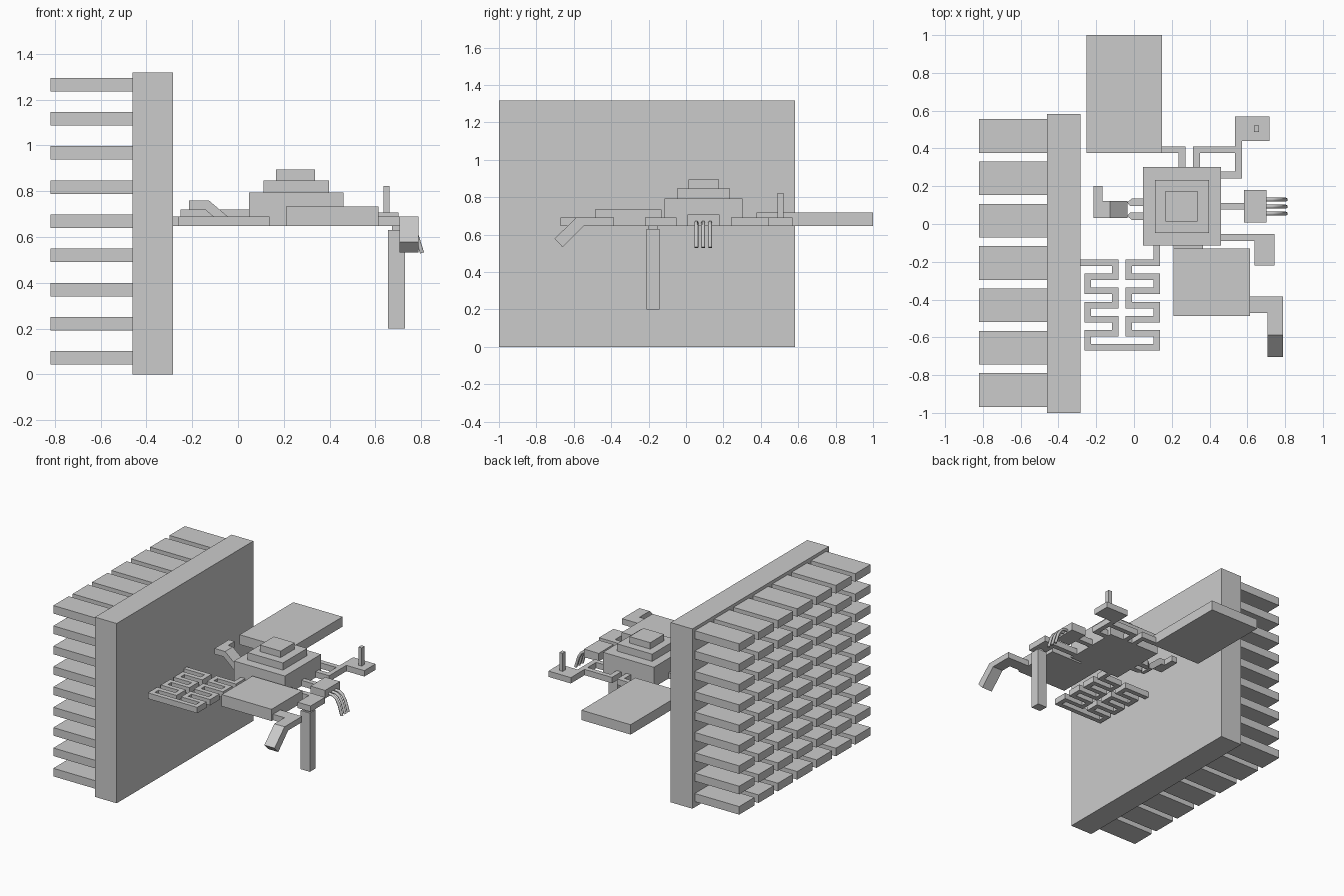
import bpy, bmesh
from mathutils import Vector

if "Cube" in bpy.data.objects:
    bpy.data.objects.remove(bpy.data.objects["Cube"])

Z0, Z1 = 0.647, 0.69   # underside and top of the flat traces


def prism(name, pts, lo, hi, axis='z'):
    """Extrude a 2D outline along z (xy), y (xz) or x (yz)."""
    place = {'z': lambda a, b, t: (a, b, t),
             'y': lambda a, b, t: (a, t, b),
             'x': lambda a, b, t: (t, a, b)}[axis]
    bm = bmesh.new()
    face = bm.faces.new([bm.verts.new(place(a, b, lo)) for a, b in pts])
    out = bmesh.ops.extrude_face_region(bm, geom=[face])
    move = Vector(place(0, 0, hi - lo))
    bmesh.ops.translate(bm, vec=move,
                        verts=[g for g in out['geom'] if isinstance(g, bmesh.types.BMVert)])
    bmesh.ops.recalc_face_normals(bm, faces=bm.faces)
    me = bpy.data.meshes.new(name)
    bm.to_mesh(me)
    bm.free()
    ob = bpy.data.objects.new(name, me)
    bpy.context.collection.objects.link(ob)
    return ob


def box(name, x0, x1, y0, y1, z0, z1):
    return prism(name, [(x0, y0), (x1, y0), (x1, y1), (x0, y1)], z0, z1)


def trace(name, path, width=0.036):
    """Flat strip with mitred corners following a centre line."""
    p = [Vector(q) for q in path]
    left, right = [], []
    for i, q in enumerate(p):
        a = (q - p[i - 1]).normalized() if i else (p[1] - q).normalized()
        b = (p[i + 1] - q).normalized() if i < len(p) - 1 else a
        na, nb = Vector((-a.y, a.x)), Vector((-b.y, b.x))
        off = (na + nb) / (1 + na.dot(nb)) * width / 2
        left.append(q + off)
        right.append(q - off)
    return prism(name, [tuple(v) for v in left + right[::-1]], Z0, Z1)


def array(ob, count, step):
    m = ob.modifiers.new('array', 'ARRAY')
    m.use_relative_offset = False
    m.use_constant_offset = True
    m.constant_offset_displace = step
    m.count = count


# Upright wall with a grid of fins behind it
box('wall', -0.46, -0.284, -1, 0.583, 0, 1.318)
fins = box('wall_fins', -0.82, -0.46, -0.968, -0.79, 0.042, 0.101)
array(fins, 7, (0, 0.2242, 0))
array(fins, 9, (0, 0, 0.1492))

# Stepped central block
box('core_base', 0.048, 0.461, -0.115, 0.303, Z0, 0.794)
box('core_middle', 0.111, 0.397, -0.047, 0.234, 0.794, 0.847)
box('core_top', 0.167, 0.336, 0.014, 0.176, 0.847, 0.894)

# Rear slab, front block and its short link
box('rear_slab', -0.251, 0.148, 0.377, 1.0, Z0, 0.719)
box('front_block', 0.209, 0.613, -0.487, -0.131, Z0, 0.733)
box('front_link', 0.209, 0.365, -0.131, -0.115, Z0, Z1)

# Rear traces and the antenna pad
trace('rear_slab_trace', [(0.148, 0.393), (0.254, 0.393), (0.254, 0.303)])
trace('antenna_trace_rear', [(0.331, 0.303), (0.331, 0.393), (0.535, 0.393)])
trace('antenna_trace_side', [(0.461, 0.259), (0.553, 0.259), (0.553, 0.44)])
box('antenna_pad', 0.535, 0.717, 0.44, 0.57, Z0, Z1)
box('antenna_pin', 0.635, 0.662, 0.488, 0.522, Z1, 0.823)

# Serpentine coil: down the left half, back up the right half
rows = [-0.205 - 0.0747 * i for i in range(7)]
left, right = [(-0.284, rows[0])], []
for i, y in enumerate(rows[:-1]):
    ends = (-0.099, -0.245)
    left += [(ends[i % 2], y), (ends[i % 2], rows[i + 1])]
    ends = (-0.028, 0.121)
    right += [(ends[i % 2], y), (ends[i % 2], rows[i + 1])]
# alternating verticals joined by the shared bottom row
path = left + right[::-1] + [(0.121, rows[0]), (0.121, -0.115)]
trace('serpentine_coil', path, 0.034)

# Left clip: raised hook, sloping tongue and two feet
prism('clip_tongue', [(-0.214, 0.76), (-0.128, 0.76), (-0.034, 0.68), (-0.034, Z0),
                      (-0.06, Z0), (-0.142, 0.718), (-0.214, 0.718)], 0.033, 0.123, 'y')
box('clip_hook', -0.214, -0.167, 0.123, 0.2, 0.718, 0.76)
for name, s in (('clip_foot_rear', 1), ('clip_foot_front', -1)):
    pts = [(0.048, 0.018), (-0.022, 0.018), (-0.036, 0.036), (-0.01, 0.058), (0.048, 0.058)]
    prism(name, [(x, 0.078 + s * y) for x, y in pts], Z0, Z1)

# Right connector with three drooping wires
trace('connector_trace', [(0.461, 0.094), (0.582, 0.094)])
box('connector', 0.582, 0.701, 0.008, 0.18, Z0, 0.706)
for i in range(3):
    cu = bpy.data.curves.new('wire', 'CURVE')
    cu.dimensions = '3D'
    cu.bevel_depth = 0.0105
    cu.bevel_resolution = 1
    cu.use_fill_caps = True
    pts = [(0.69, 0.665), (0.73, 0.662), (0.757, 0.645), (0.78, 0.607), (0.804, 0.53)]
    sp = cu.splines.new('POLY')
    sp.points.add(len(pts) - 1)
    for q, (x, z) in zip(sp.points, pts):
        q.co = (x, 0.055 + 0.037 * i, z, 1)
    ob = bpy.data.objects.new('wire_%d' % (i + 1), cu)
    bpy.context.collection.objects.link(ob)
    bpy.ops.object.select_all(action='DESELECT')
    ob.select_set(True)
    bpy.context.view_layer.objects.active = ob
    bpy.ops.object.convert(target='MESH')

# L-shaped arm with a hanging post
prism('post_arm', [(0.461, -0.052), (0.743, -0.052), (0.743, -0.22), (0.638, -0.22),
                   (0.638, -0.089), (0.461, -0.089)], Z0, Z1)
box('post_neck', 0.672, 0.715, -0.2, -0.152, 0.63, Z0)
box('post', 0.655, 0.73, -0.21, -0.142, 0.2, 0.63)

# L-shaped bracket ending in a bent-down flap
box('bracket_arm', 0.613, 0.789, -0.47, -0.385, Z0, Z1)
prism('bracket_flap', [(-0.47, Z1), (-0.587, Z1), (-0.703, 0.578), (-0.66, 0.533),
                       (-0.546, Z0), (-0.47, Z0)], 0.706, 0.789, 'x')
